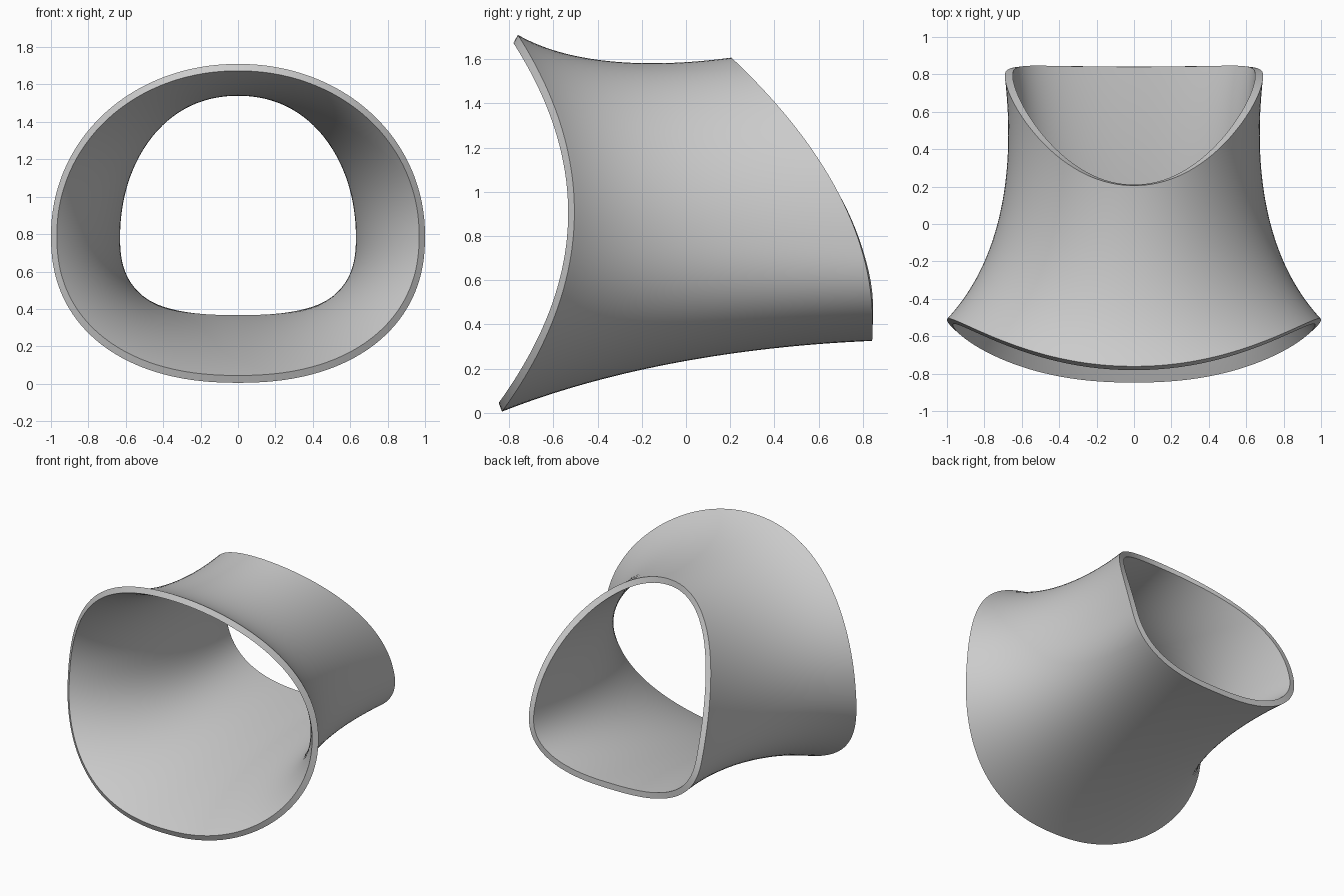
import bpy
import bmesh
from math import sin, cos, pi, radians

cube = bpy.data.objects.get("Cube")
if cube:
    bpy.data.objects.remove(cube, do_unlink=True)

AROUND, ALONG, WALL = 128, 40, 0.042

# Control sections, front rim to back rim:
# half width, top, middle, bottom, upper and lower roundness, then the bow
# of the section in y: furthest back y, curvature, height of that point
SECTIONS = [
    (1.00, 1.71, 0.79, 0.005, 2.05, 2.25, -0.505, 0.40, 0.91),
    (0.72, 1.56, 0.82, 0.20, 2.1, 2.3, -0.20, 0.457, 0.75),
    (0.63, 1.565, 0.82, 0.30, 2.1, 2.5, 0.27, 0.35, 0.53),
    (0.69, 1.607, 0.75, 0.325, 2.05, 2.6, 0.845, 0.439, 0.40),
]


def section_point(section, angle):
    """Point on a bowed superellipse with different upper and lower halves."""
    half, top, mid, bottom, n_up, n_low, y_max, bow, z_bow = section
    c, s = cos(angle), sin(angle)
    n, height = (n_up, top - mid) if s >= 0 else (n_low, mid - bottom)
    r = (abs(c) ** n + abs(s) ** n) ** (-1 / n)
    z = mid + height * r * s
    return half * r * c, y_max - bow * (z - z_bow) ** 2, z


def bezier(points, t):
    u = 1 - t
    weights = (u ** 3, 3 * u * u * t, 3 * u * t * t, t ** 3)
    return [sum(w * p[k] for w, p in zip(weights, points)) for k in range(3)]


# Flared tube skin
bm = bmesh.new()
columns = []
for i in range(AROUND):
    ctrl = [section_point(sec, 2 * pi * i / AROUND) for sec in SECTIONS]
    columns.append([bm.verts.new(bezier(ctrl, j / ALONG)) for j in range(ALONG + 1)])
for i in range(AROUND):
    a, b = columns[i], columns[(i + 1) % AROUND]
    for j in range(ALONG):
        bm.faces.new((a[j], a[j + 1], b[j + 1], b[j]))
# Normals must point away from the tube axis
bm.normal_update()
face = columns[0][ALONG // 2].link_faces[0]
if face.normal.x < 0:
    bmesh.ops.reverse_faces(bm, faces=bm.faces[:])
mesh = bpy.data.meshes.new("flared_tube")
bm.to_mesh(mesh)
bm.free()
tube = bpy.data.objects.new("flared_tube", mesh)
bpy.context.collection.objects.link(tube)

# Plain grey material
grey = bpy.data.materials.new("plain grey")
grey.use_nodes = True
colour = (0.6, 0.6, 0.6, 1)
grey.diffuse_color = colour
grey.node_tree.nodes["Principled BSDF"].inputs["Base Color"].default_value = colour
mesh.materials.append(grey)

# Wall thickness, inwards
bpy.ops.object.select_all(action="DESELECT")
tube.select_set(True)
bpy.context.view_layer.objects.active = tube
wall = tube.modifiers.new("wall", "SOLIDIFY")
wall.thickness = WALL
wall.offset = -1
bpy.ops.object.modifier_apply(modifier=wall.name)
bpy.ops.object.shade_smooth_by_angle(angle=radians(40))
